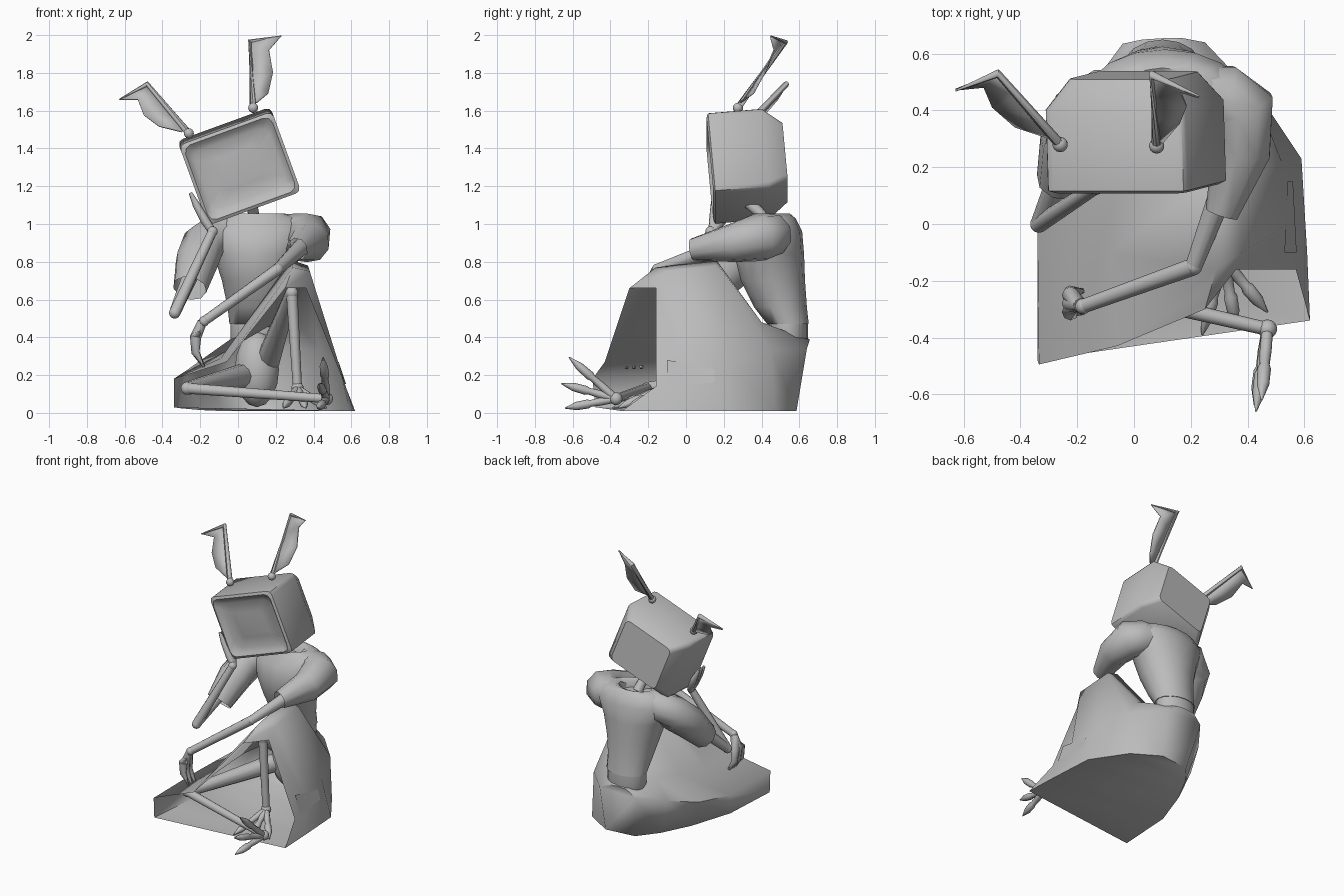
import bpy, bmesh, math
from mathutils import Vector, Matrix, Euler

if "Cube" in bpy.data.objects:
    bpy.data.objects.remove(bpy.data.objects["Cube"], do_unlink=True)

grey = bpy.data.materials.new("plain_grey")
grey.use_nodes = True
COLOUR = (0.5, 0.5, 0.5, 1)
grey.diffuse_color = COLOUR
grey.node_tree.nodes["Principled BSDF"].inputs["Base Color"].default_value = COLOUR


def finish(name, bm, angle=40):
    bmesh.ops.recalc_face_normals(bm, faces=bm.faces[:])
    mesh = bpy.data.meshes.new(name)
    bm.to_mesh(mesh)
    bm.free()
    mesh.materials.append(grey)
    ob = bpy.data.objects.new(name, mesh)
    bpy.context.collection.objects.link(ob)
    bpy.ops.object.select_all(action="DESELECT")
    ob.select_set(True)
    bpy.context.view_layer.objects.active = ob
    bpy.ops.object.shade_smooth_by_angle(angle=math.radians(angle))
    return ob


def loft(name, rings, cap_start=True, cap_end=True, angle=40):
    """Skin a list of closed rings that share one point count."""
    bm = bmesh.new()
    rows = [[bm.verts.new(p) for p in ring] for ring in rings]
    n = len(rows[0])
    for a, b in zip(rows, rows[1:]):
        for i in range(n):
            j = (i + 1) % n
            bm.faces.new((a[i], a[j], b[j], b[i]))
    if cap_start:
        bm.faces.new(rows[0])
    if cap_end:
        bm.faces.new(rows[-1])
    return finish(name, bm, angle)


def tube(name, path, sides=10, cap_end=True):
    """Round tube through (x, y, z, radius) points."""
    pts = [Vector(p[:3]) for p in path]
    rings = []
    for i, p in enumerate(pts):
        d = Vector()
        if i > 0:
            d += (p - pts[i - 1]).normalized()
        if i < len(pts) - 1:
            d += (pts[i + 1] - p).normalized()
        d.normalize()
        up = Vector((0, 0, 1)) if abs(d.z) < 0.9 else Vector((0, 1, 0))
        u = d.cross(up).normalized()
        v = u.cross(d)
        r = path[i][3]
        rings.append([p + r * (math.cos(t) * u + math.sin(t) * v)
                      for t in (2 * math.pi * k / sides for k in range(sides))])
    return loft(name, rings, True, cap_end, 50)


def rod(name, a, b, r1, r2):
    return tube(name, [(*a, r1), (*b, r2)])


def ball(name, centre, size):
    bm = bmesh.new()
    bmesh.ops.create_uvsphere(bm, u_segments=14, v_segments=8, radius=1)
    m = Matrix.Translation(centre) @ Matrix.Diagonal((*size, 1))
    bmesh.ops.transform(bm, matrix=m, verts=bm.verts[:])
    return finish(name, bm, 60)


def ellipses(levels, n=16):
    return [[(cx + rx * math.cos(2 * math.pi * k / n), cy + ry * math.sin(2 * math.pi * k / n), z)
             for k in range(n)] for z, cx, cy, rx, ry in levels]


# Screen head: rounded box with bezel and recessed glass, tilted
head_pose = Matrix.Translation((0.005, 0.33, 1.31)) @ Euler(
    (math.radians(5), math.radians(-20), 0)).to_matrix().to_4x4()


def box_ring(y, w, h, c):
    corners = []
    for sx, sz, start in ((1, 1, 0), (-1, 1, 90), (-1, -1, 180), (1, -1, 270)):
        for step in (0, 45, 90):
            t = math.radians(start + step)
            corners.append(head_pose @ Vector((sx * (w - c) + c * math.cos(t), y,
                                               sz * (h - c) + c * math.sin(t))))
    return corners


loft("screen_head", [box_ring(*r) for r in (
    (-0.18, 0.12, 0.09, 0.03), (-0.172, 0.21, 0.163, 0.05), (-0.19, 0.235, 0.195, 0.05),
    (-0.205, 0.245, 0.21, 0.04), (-0.195, 0.262, 0.227, 0.03), (0.09, 0.262, 0.227, 0.03),
    (0.195, 0.19, 0.165, 0.03))], angle=44)


# Ears: ball joint, bent rod and thin flap
def ear(side, base, bend, tip, flap):
    ball(side + "_ear_joint", base, (0.027,) * 3)
    tube(side + "_ear_rod", [(*base, 0.018), (*bend, 0.016), (*tip, 0.003)], 8)
    bm = bmesh.new()
    spine = [Vector(base).lerp(Vector(bend), f) for f in (0.1, 0.35, 0.7, 1)]
    a = [bm.verts.new(p) for p in spine]
    b = [bm.verts.new(p) for p in flap]
    t = bm.verts.new(tip)
    for i in range(3):
        bm.faces.new((a[i], a[i + 1], b[i + 1], b[i]))
    bm.faces.new((a[3], t, b[3]))
    ob = finish(side + "_ear_flap", bm)
    ob.modifiers.new("thickness", "SOLIDIFY").thickness = 0.008


ear("left", (0.08, 0.275, 1.615), (0.065, 0.525, 1.965), (0.23, 0.45, 1.995),
    [(0.1, 0.29, 1.64), (0.16, 0.36, 1.69), (0.185, 0.42, 1.8), (0.165, 0.47, 1.92)])
ear("right", (-0.26, 0.28, 1.48), (-0.48, 0.53, 1.74), (-0.628, 0.47, 1.66),
    [(-0.3, 0.3, 1.49), (-0.42, 0.34, 1.52), (-0.5, 0.41, 1.58), (-0.53, 0.48, 1.66)])

# Neck, shirt, belt and hips
tube("neck", [(0.09, 0.43, 1.0, 0.035), (0.08, 0.38, 1.07, 0.03), (0.06, 0.31, 1.13, 0.03)])
loft("shirt", ellipses((
    (0.47, 0.1, 0.54, 0.145, 0.11), (0.56, 0.1, 0.5, 0.155, 0.14), (0.7, 0.1, 0.46, 0.185, 0.17),
    (0.84, 0.1, 0.44, 0.23, 0.185), (0.96, 0.11, 0.45, 0.28, 0.165), (1.03, 0.11, 0.46, 0.22, 0.12),
    (1.055, 0.1, 0.45, 0.15, 0.1), (1.04, 0.1, 0.44, 0.12, 0.08), (0.99, 0.1, 0.43, 0.1, 0.07))),
    angle=60)
loft("belt", ellipses((
    (0.36, 0.1, 0.54, 0.13, 0.1), (0.39, 0.1, 0.54, 0.14, 0.105), (0.47, 0.1, 0.54, 0.14, 0.105))))
ball("hips", (0.1, 0.45, 0.23), (0.12, 0.12, 0.2))

# Sleeves and arms
tube("left_sleeve", [(0.2, 0.47, 0.96, 0.09), (0.31, 0.455, 0.945, 0.115),
                     (0.375, 0.4, 0.93, 0.13), (0.38, 0.25, 0.9, 0.105),
                     (0.31, 0.035, 0.865, 0.06)], 9, False)
tube("right_sleeve", [(0.02, 0.46, 0.96, 0.09), (-0.1, 0.44, 0.95, 0.11),
                      (-0.18, 0.38, 0.89, 0.12), (-0.22, 0.28, 0.8, 0.115),
                      (-0.255, 0.15, 0.66, 0.09)], 9, False)
arms = {"left": ((0.36, 0.25, 0.9), (0.21, -0.15, 0.76), (-0.18, -0.29, 0.485)),
        "right": ((-0.2, 0.32, 0.85), (-0.335, 0.0, 0.53), (-0.135, 0.13, 0.96))}
for side, (shoulder, elbow, wrist) in arms.items():
    rod(side + "_upper_arm", shoulder, elbow, 0.05, 0.03)
    ball(side + "_elbow", elbow, (0.031,) * 3)
    rod(side + "_forearm", elbow, wrist, 0.031, 0.025)
    ball(side + "_wrist", wrist, (0.028,) * 3)

# Hands: three curled fingers each
for i, d in enumerate((-0.03, 0, 0.03)):
    tube(f"left_finger_{i}", [(-0.19, -0.285, 0.48, 0.025), (-0.225, -0.28 + d, 0.4, 0.03),
                              (-0.225, -0.275 + d * 1.2, 0.32, 0.022),
                              (-0.175, -0.275 + d * 1.3, 0.235, 0.008)], 8)
    tube(f"right_finger_{i}", [(-0.135, 0.14, 0.96, 0.022), (-0.175, 0.17 + d * 0.8, 1.02, 0.024),
                               (-0.22, 0.18 + d, 1.1, 0.02),
                               (-0.252, 0.18 + d, 1.165, 0.009)], 8)

# Legs folded inside the cloth
legs = {"left": ((0.16, 0.42, 0.28), (0.285, -0.12, 0.635), (0.315, -0.125, 0.13)),
        "right": ((0.04, 0.42, 0.2), (-0.27, -0.2, 0.13), (0.47, -0.37, 0.075))}
for side, (hip, knee, ankle) in legs.items():
    rod(side + "_thigh", hip, knee, 0.065, 0.035)
    ball(side + "_knee", knee, (0.034,) * 3)
    rod(side + "_shin", knee, ankle, 0.03, 0.024)
    ball(side + "_ankle", ankle, (0.034,) * 3)

# Feet: fans of pointed toes
toes = {"left": [(0.24, -0.39, 0.025), (0.36, -0.36, 0.025), (0.47, -0.31, 0.025)],
        "right": [(0.45, -0.62, 0.295), (0.43, -0.66, 0.155), (0.425, -0.64, 0.025)]}
for side, tips in toes.items():
    start = Vector(legs[side][2])
    for i, tip in enumerate(tips):
        end = Vector(tip)
        tube(f"{side}_toe_{i}", [(*start.lerp(end, f), r) for f, r in (
            (0, 0.02), (0.3, 0.021), (0.5, 0.018), (0.55, 0.024), (0.78, 0.022), (1, 0.003))], 8)

# Draped skirt: sections from the open front rim to the back
loft("skirt", [
    [(-0.34, -0.48, 0.03), (-0.335, -0.495, 0.18), (-0.06, -0.43, 0.27), (0.25, -0.3, 0.66),
     (0.36, -0.16, 0.66), (0.57, -0.16, 0.14), (0.62, -0.34, 0.01)],
    [(-0.31, -0.07, 0.025), (-0.34, -0.03, 0.18), (-0.09, -0.1, 0.29), (0.29, -0.16, 0.77),
     (0.38, -0.1, 0.75), (0.54, 0, 0.24), (0.61, -0.1, 0.01)],
    [(-0.2, 0.22, 0.015), (-0.28, 0.25, 0.22), (-0.06, 0.16, 0.33), (0.28, 0.16, 0.81),
     (0.37, 0.17, 0.78), (0.52, 0.22, 0.28), (0.59, 0.23, 0.01)],
    [(-0.09, 0.42, 0.01), (-0.17, 0.46, 0.28), (-0.04, 0.4, 0.39), (0.2, 0.4, 0.48),
     (0.31, 0.4, 0.48), (0.43, 0.45, 0.33), (0.43, 0.47, 0.01)],
    [(0.02, 0.56, 0.01), (-0.04, 0.635, 0.33), (0.03, 0.65, 0.385), (0.11, 0.655, 0.39),
     (0.17, 0.655, 0.385), (0.25, 0.64, 0.34), (0.24, 0.585, 0.01)]], cap_start=False, angle=75)

# Pocket patch on the outer side of the skirt
bm = bmesh.new()
bm.faces.new([bm.verts.new(p) for p in ((0.53, -0.1, 0.28), (0.541, 0.15, 0.23),
                                        (0.56, 0.15, 0.16), (0.573, -0.1, 0.15))])
finish("pocket_patch", bm)
